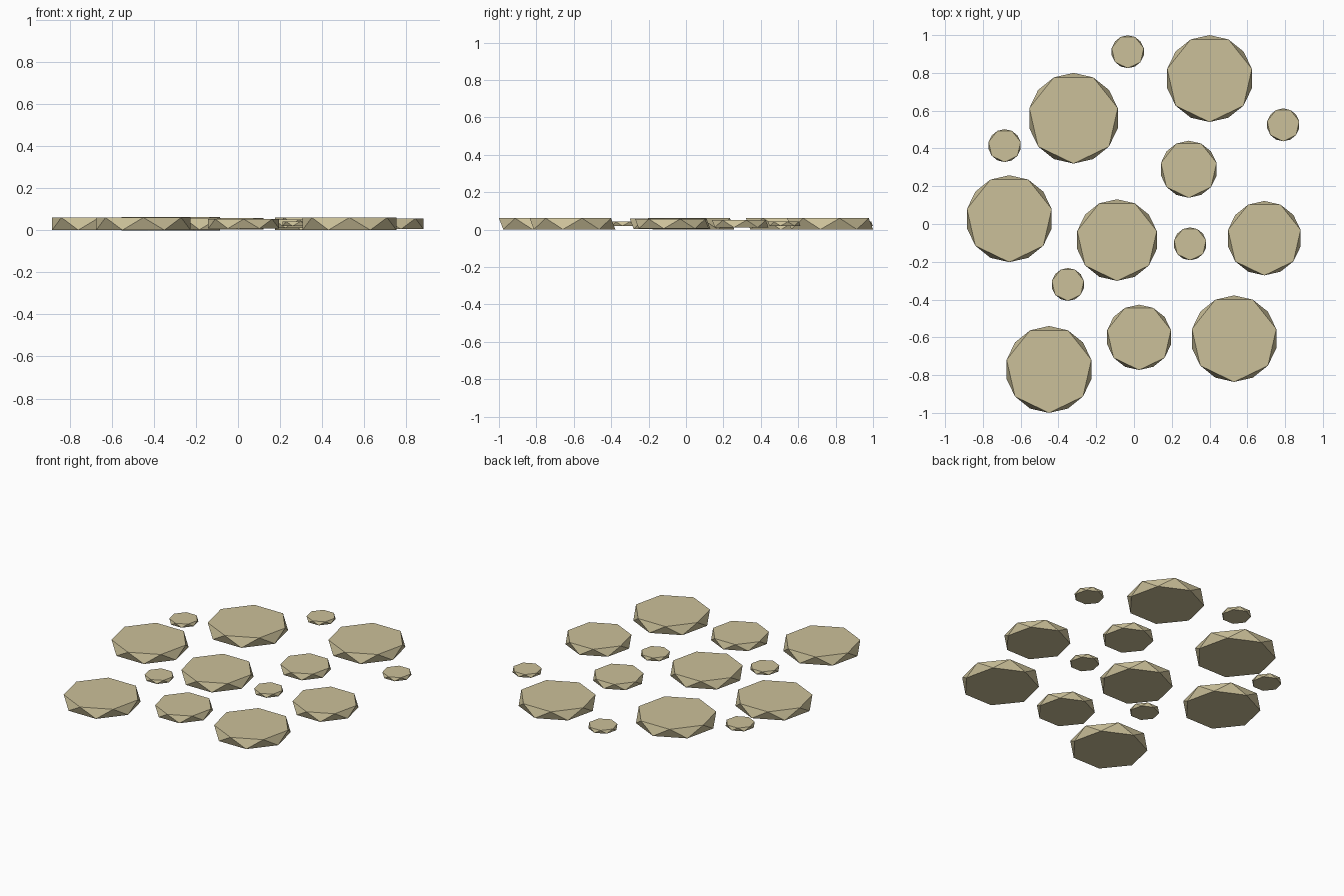
import bpy
import math

if "Cube" in bpy.data.objects:
    bpy.data.objects.remove(bpy.data.objects["Cube"])

SIDES = 7
MID_Z = 0.031        # every stone is centred on this height
THICKNESS = 0.26     # thickness relative to radius

mat = bpy.data.materials.new("sandstone")
mat.diffuse_color = (0.60, 0.53, 0.32, 1.0)
mat.use_nodes = True
mat.node_tree.nodes["Principled BSDF"].inputs["Base Color"].default_value = mat.diffuse_color


def ring(r, z, start):
    step = 2 * math.pi / SIDES
    return [(r * math.cos(start + i * step), r * math.sin(start + i * step), z)
            for i in range(SIDES)]


def stone(name, x, y, r):
    """Flat stone: two seven-sided caps twisted half a step, joined by triangles."""
    h = r * THICKNESS / 2
    bottom = ring(r, -h, math.pi / 2)
    top = ring(r, h, math.pi / 2 + math.pi / SIDES)
    n = SIDES
    faces = [tuple(reversed(range(n))), tuple(range(n, 2 * n))]
    for i in range(n):
        j = (i + 1) % n
        faces.append((i, j, n + i))
        faces.append((j, n + j, n + i))
    mesh = bpy.data.meshes.new(name)
    mesh.from_pydata(bottom + top, [], faces)
    mesh.materials.append(mat)
    obj = bpy.data.objects.new(name, mesh)
    obj.location = (x, y, MID_Z)
    bpy.context.collection.objects.link(obj)


# Large and medium stepping stones: x, y, radius
large = [
    (-0.32, 0.56, 0.24), (0.40, 0.77, 0.23), (-0.66, 0.028, 0.23),
    (-0.09, -0.085, 0.216), (0.69, -0.075, 0.197), (0.29, 0.29, 0.151),
    (0.027, -0.60, 0.173), (0.53, -0.607, 0.229), (-0.45, -0.77, 0.23),
]
for k, (x, y, r) in enumerate(large, 1):
    stone(f"stepping_stone_{k}", x, y, r)

# Small pebbles, all one size
pebbles = [(-0.033, 0.912), (0.79, 0.525), (-0.685, 0.415),
           (0.297, -0.105), (-0.35, -0.32)]
for k, (x, y) in enumerate(pebbles, 1):
    stone(f"pebble_{k}", x, y, 0.087)
